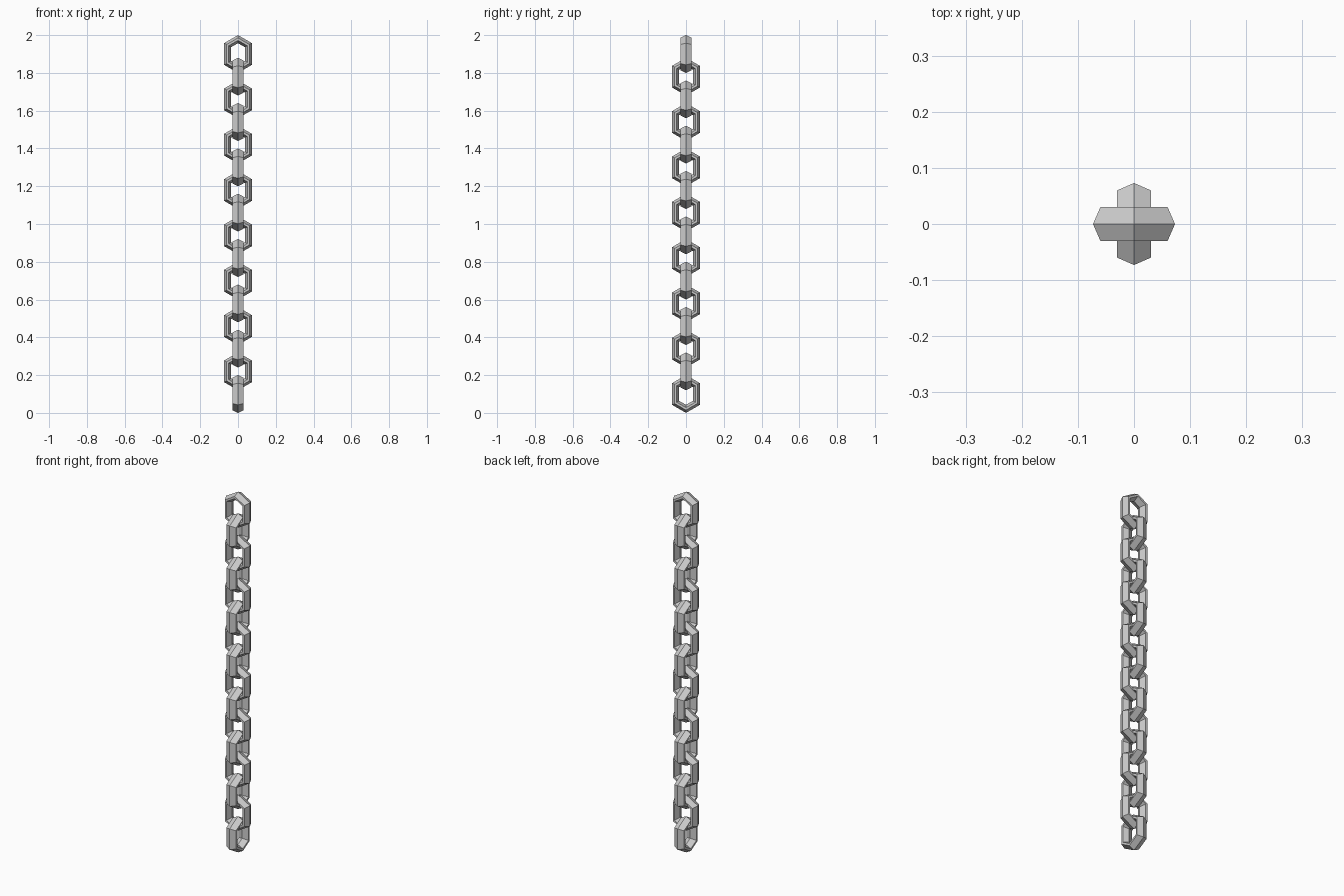
import bpy, bmesh
from math import pi, tan, radians
from mathutils import Matrix

if "Cube" in bpy.data.objects:
    bpy.data.objects.remove(bpy.data.objects["Cube"])

COUNT = 16       # links in the chain
HEIGHT = 0.2     # one link, tip to tip
PITCH = (2.0 - HEIGHT) / (COUNT - 1)
WIDTH = 0.073    # half width of a link
# six-sided bar section: (inset from outer ridge, half depth)
SECTION = [(0, 0), (0.013, 0.03), (0.024, 0.03),
           (0.037, 0), (0.024, -0.03), (0.013, -0.03)]


def hexagon(inset):
    """Stretched hexagon outline, mitred so each side keeps its thickness."""
    w = WIDTH - inset
    tip = HEIGHT / 2 - inset / 0.866
    shoulder = tip - w * tan(radians(30))
    return [(0, tip), (w, shoulder), (w, -shoulder),
            (0, -tip), (-w, -shoulder), (-w, shoulder)]


def link_mesh():
    bm = bmesh.new()
    rings = [[bm.verts.new((x, depth, z)) for x, z in hexagon(inset)]
             for inset, depth in SECTION]
    n = len(rings)
    for i in range(n):
        a, b = rings[i], rings[(i + 1) % n]
        for j in range(6):
            k = (j + 1) % 6
            bm.faces.new((a[j], a[k], b[k], b[j]))
    bmesh.ops.recalc_face_normals(bm, faces=bm.faces)
    mesh = bpy.data.meshes.new("chain_link")
    bm.to_mesh(mesh)
    bm.free()
    return mesh


# chain: links alternate a quarter turn, starting from the top
mesh = link_mesh()
for i in range(COUNT):
    link = bpy.data.objects.new(f"chain_link_{i + 1}", mesh)
    bpy.context.collection.objects.link(link)
    link.location.z = 2.0 - HEIGHT / 2 - i * PITCH
    link.rotation_euler.z = (i % 2) * pi / 2
